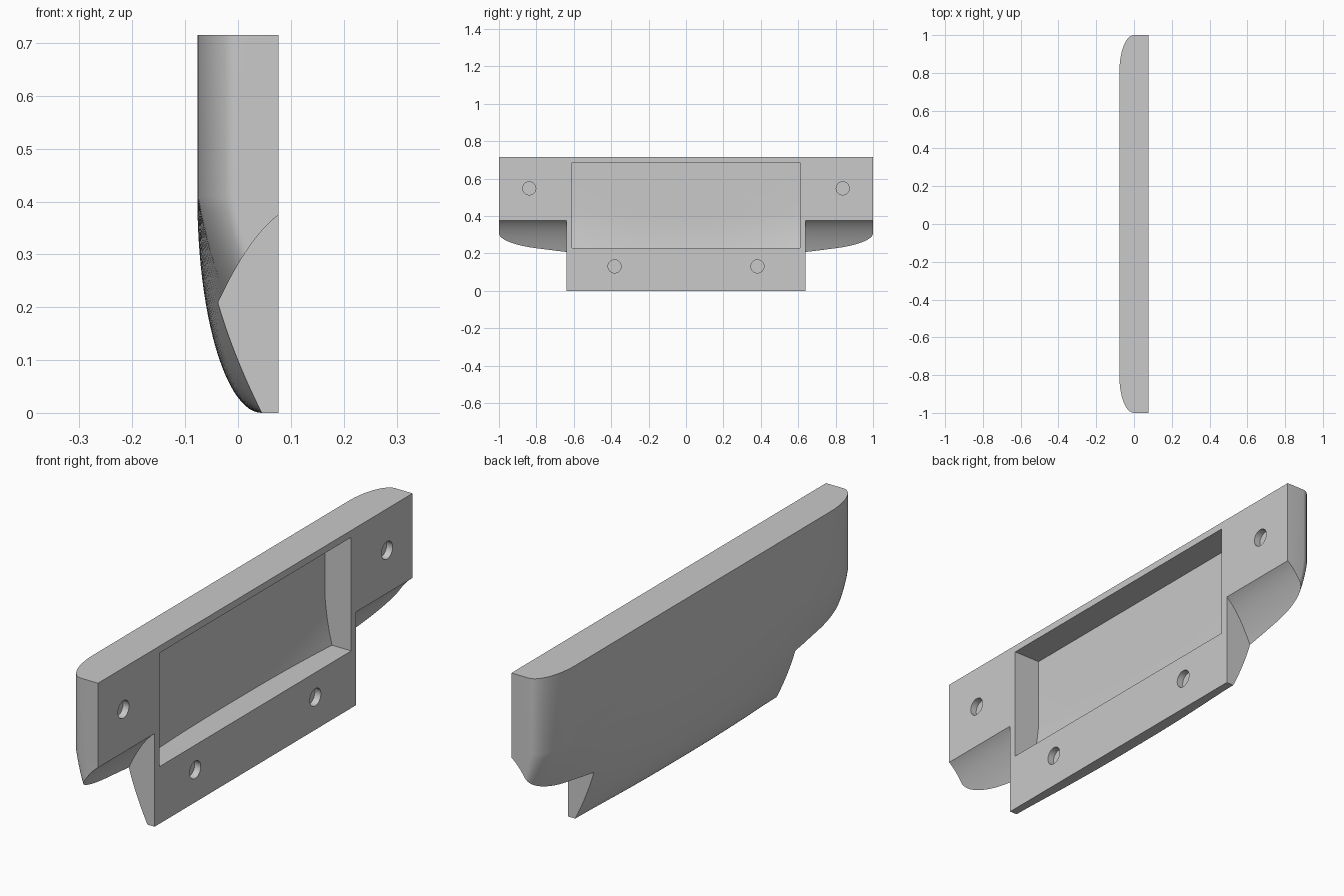
import bpy, bmesh
from math import sin, cos, pi, sqrt, radians

if "Cube" in bpy.data.objects:
    bpy.data.objects.remove(bpy.data.objects["Cube"], do_unlink=True)

BACK, TOP, BEND = 0.077, 0.715, 0.41   # mounting face x, top z, start of lower curve


def skin(y, z):
    """x of the outer shell: rounded ends, lower edge curling under."""
    y = abs(y)
    s = min(max((BEND - z) / BEND, 0), 1)
    middle = 0.045 - 0.122 * sqrt(1 - s * s)
    side = -BACK + 0.037 * s + 0.085 * s * s
    x = middle + (side - middle) * (y / 0.64) ** 2.5
    t = min(max((y - 0.81) / 0.19, 0), 1)
    x += BACK * (1 - sqrt(1 - t * t)) * (1 - s)
    return min(x, 0.06)


def finish(name, bm):
    bmesh.ops.recalc_face_normals(bm, faces=bm.faces)
    mesh = bpy.data.meshes.new(name)
    bm.to_mesh(mesh)
    bm.free()
    ob = bpy.data.objects.new(name, mesh)
    bpy.context.collection.objects.link(ob)
    return ob


def shell_solid(name, ys, zs, offset, x_flat):
    """Closed solid between the offset skin and a flat plane."""
    bm = bmesh.new()
    outer = [[bm.verts.new((skin(y, z) + offset, y, z)) for z in zs] for y in ys]
    for a, b in zip(outer, outer[1:]):
        for i in range(len(zs) - 1):
            bm.faces.new((a[i], a[i + 1], b[i + 1], b[i]))
    # Side walls and flat plane
    rim = [e for e in bm.edges if e.is_boundary]
    ext = bmesh.ops.extrude_edge_only(bm, edges=rim)
    new = [g for g in ext["geom"] if isinstance(g, bmesh.types.BMVert)]
    for v in new:
        v.co.x = x_flat
    bmesh.ops.contextual_create(
        bm, geom=[e for e in bm.edges if e.is_boundary])
    bmesh.ops.dissolve_limit(bm, angle_limit=0.0005, verts=bm.verts, edges=bm.edges)
    return finish(name, bm)


def prism(name, points, shift):
    """Flat outline swept along a vector."""
    bm = bmesh.new()
    face = bm.faces.new([bm.verts.new(p) for p in points])
    ext = bmesh.ops.extrude_face_region(bm, geom=[face])
    moved = [g for g in ext["geom"] if isinstance(g, bmesh.types.BMVert)]
    bmesh.ops.translate(bm, verts=moved, vec=shift)
    return finish(name, bm)


# Grid lines, denser where the shell bends
N = 16
half = [0.81 * i / 14 for i in range(1, 15)]
half += [0.81 + 0.19 * sin(pi / 2 * i / N) for i in range(1, N + 1)]
ys = [-y for y in reversed(half)] + [0] + half
zs = [BEND * (1 - sin(pi / 2 * i / 24)) for i in range(24, -1, -1)] + [TOP]
body = shell_solid("cover_body", ys, zs, 0, BACK)

# Pocket following the shell at constant wall thickness
pys = [-0.61 + 1.22 * i / 24 for i in range(25)]
pzs = [0.23 + (BEND - 0.23) * i / 10 for i in range(11)] + [0.687]
cutters = [shell_solid("pocket_cutter", pys, pzs, 0.038, 0.2)]

# Curved notches under both ends
us = [0.157 * i / 20 for i in range(21)]
notch = [(BACK - u, 0.375 - 0.75 * u - 6.1 * u * u) for u in us]
notch += [(-0.08, -0.1), (0.2, -0.1), (0.2, 0.375)]
for side in (-1, 1):
    cutters.append(prism("notch_cutter", [(x, side * 0.64, z) for x, z in notch],
                         (0, side * 0.5, 0)))
    # Shallow blind screw holes
    for y, z in ((0.838, 0.548), (0.382, 0.131)):
        ring = [2 * pi * i / 32 for i in range(32)]
        cutters.append(prism("hole_cutter", [
            (0.05, side * y + 0.035 * cos(a), z + 0.035 * sin(a)) for a in ring],
            (0.15, 0, 0)))

# Cut everything out and bake the result
for c in cutters:
    c.hide_render = True
    mod = body.modifiers.new("cut", 'BOOLEAN')
    mod.operation, mod.solver, mod.object = 'DIFFERENCE', 'EXACT', c
graph = bpy.context.evaluated_depsgraph_get()
baked = bpy.data.meshes.new_from_object(body.evaluated_get(graph))
body.modifiers.clear()
body.data = baked
for c in cutters:
    bpy.data.objects.remove(c, do_unlink=True)

# Single grey plastic
grey = bpy.data.materials.new("plain_grey")
grey.use_nodes = True
colour = (0.585, 0.585, 0.585, 1)
grey.diffuse_color = colour
grey.node_tree.nodes["Principled BSDF"].inputs["Base Color"].default_value = colour
body.data.materials.clear()
body.data.materials.append(grey)

bpy.ops.object.select_all(action='DESELECT')
body.select_set(True)
bpy.context.view_layer.objects.active = body
bpy.ops.object.shade_smooth_by_angle(angle=radians(25))
